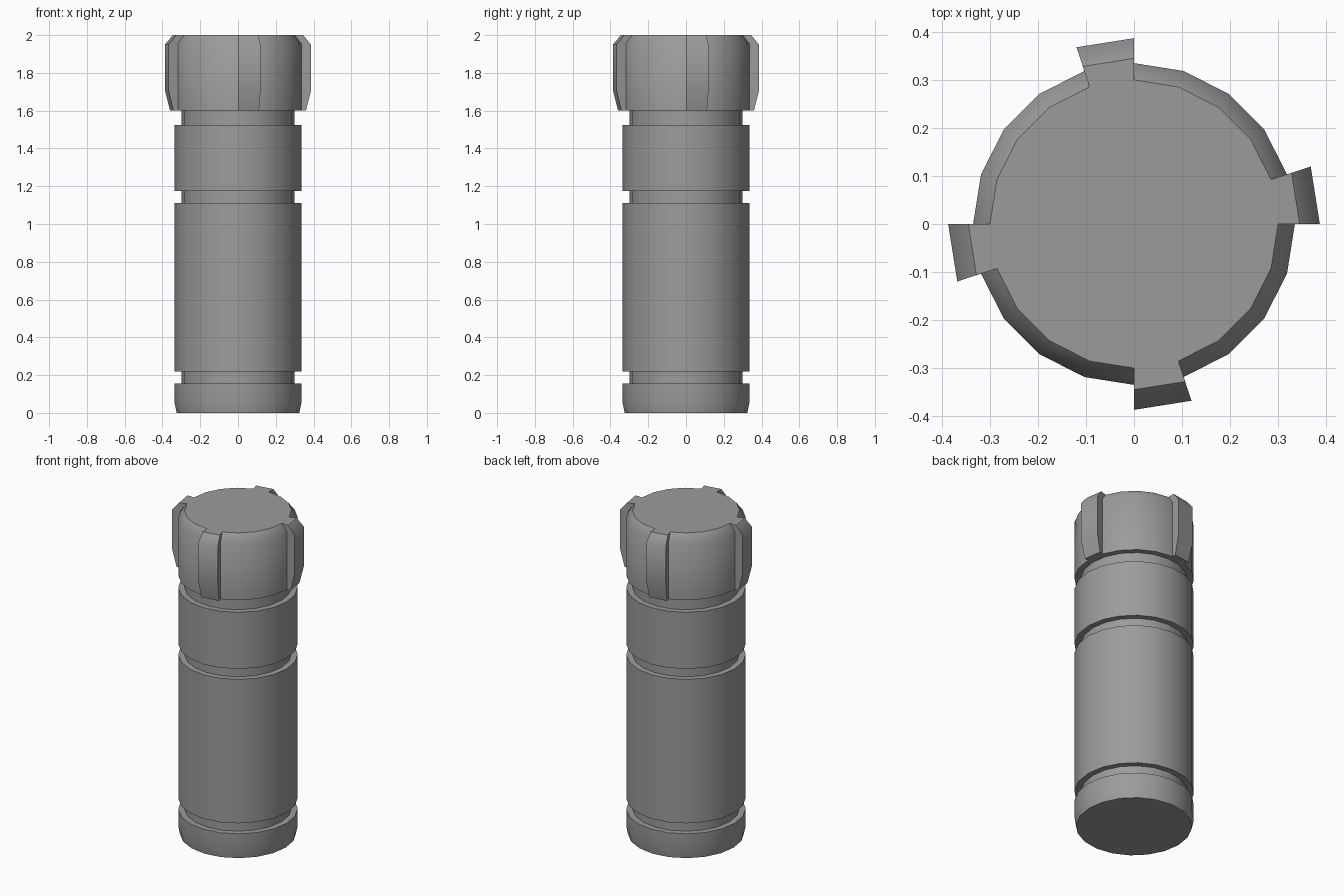
import bpy, bmesh, math

if "Cube" in bpy.data.objects:
    bpy.data.objects.remove(bpy.data.objects["Cube"])

SIDES = 20
STEP = math.tau / SIDES
R, NECK = 0.335, 0.30

grey = bpy.data.materials.new("plain_grey")
grey.use_nodes = True
grey.diffuse_color = (0.33, 0.33, 0.33, 1)
grey.node_tree.nodes["Principled BSDF"].inputs["Base Color"].default_value = grey.diffuse_color


def ring_point(r, z, angle):
    return (r * math.cos(angle), r * math.sin(angle), z)


def finish(name, bm):
    bmesh.ops.recalc_face_normals(bm, faces=bm.faces)
    mesh = bpy.data.meshes.new(name)
    bm.to_mesh(mesh)
    bm.free()
    mesh.materials.append(grey)
    obj = bpy.data.objects.new(name, mesh)
    bpy.context.collection.objects.link(obj)
    bpy.ops.object.select_all(action='DESELECT')
    obj.select_set(True)
    bpy.context.view_layer.objects.active = obj
    bpy.ops.object.shade_smooth_by_angle(angle=math.radians(45))


# Grooved cylinder: one turned profile with end caps
profile = [(0.325, 0), (R, 0.05)]
for low, high in [(0.155, 0.22), (1.11, 1.175), (1.525, 1.6)]:
    profile += [(R, low), (NECK, low), (NECK, high), (R, high)]
profile += [(R, 1.955), (NECK, 2.0)]

bm = bmesh.new()
rings = [[bm.verts.new(ring_point(r, z, i * STEP)) for i in range(SIDES)] for r, z in profile]
for a, b in zip(rings, rings[1:]):
    for i in range(SIDES):
        j = (i + 1) % SIDES
        bm.faces.new((a[i], a[j], b[j], b[i]))
bm.faces.new(rings[0])
bm.faces.new(rings[-1])
finish("grooved_cylinder", bm)

# Four lugs, each one facet wide, around the head
lug_profile = [(NECK, 1.6), (0.36, 1.6), (0.387, 1.71), (0.387, 1.95), (0.345, 2.0), (NECK, 2.0)]
for k, side in enumerate(("left", "back", "right", "front")):
    start = k * math.pi / 2
    bm = bmesh.new()
    ends = [[bm.verts.new(ring_point(r, z, start + s * STEP)) for r, z in lug_profile] for s in (0, 1)]
    n = len(lug_profile)
    for i in range(n):
        j = (i + 1) % n
        bm.faces.new((ends[0][i], ends[0][j], ends[1][j], ends[1][i]))
    for end in ends:
        bm.faces.new(end)
    finish("head_lug_" + side, bm)
